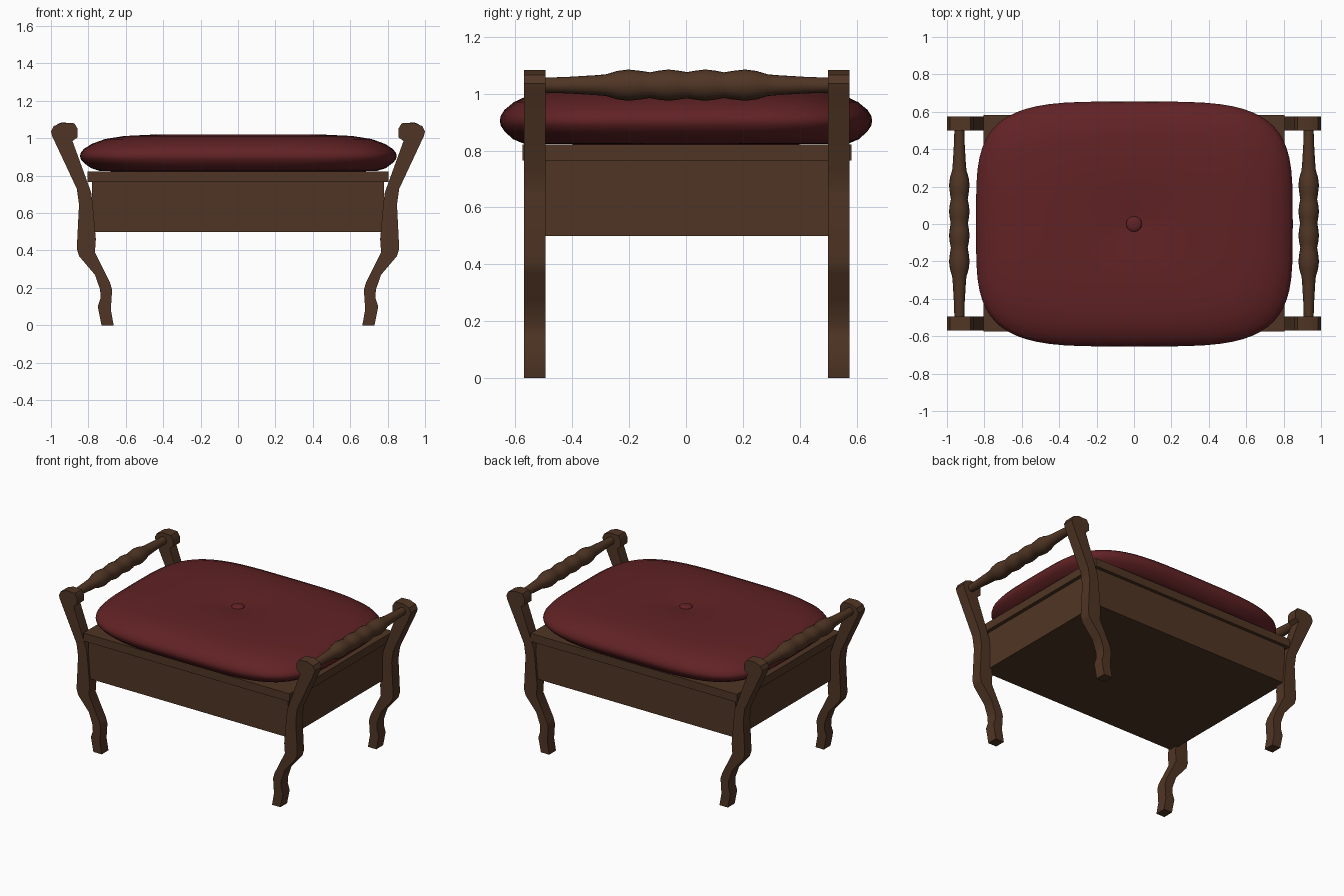
import bpy, bmesh, math

if "Cube" in bpy.data.objects:
    bpy.data.objects.remove(bpy.data.objects["Cube"])


def material(name, rgb):
    m = bpy.data.materials.new(name)
    m.diffuse_color = (*rgb, 1)
    m.use_nodes = True
    m.node_tree.nodes["Principled BSDF"].inputs["Base Color"].default_value = m.diffuse_color
    return m


WOOD = material("dark_wood", (0.08, 0.036, 0.018))
FABRIC = material("burgundy_fabric", (0.12, 0.016, 0.018))


def finish(bm, name, mat, angle=None):
    bmesh.ops.recalc_face_normals(bm, faces=bm.faces)
    me = bpy.data.meshes.new(name)
    bm.to_mesh(me)
    bm.free()
    ob = bpy.data.objects.new(name, me)
    bpy.context.collection.objects.link(ob)
    me.materials.append(mat)
    if angle:
        bpy.ops.object.select_all(action='DESELECT')
        ob.select_set(True)
        bpy.context.view_layer.objects.active = ob
        bpy.ops.object.shade_smooth_by_angle(angle=math.radians(angle))
    return ob


def box(name, x, y0, y1, z0, z1):
    bm = bmesh.new()
    bmesh.ops.create_cube(bm, size=1)
    for v in bm.verts:
        v.co = (2 * x * v.co.x, y1 if v.co.y > 0 else y0, z1 if v.co.z > 0 else z0)
    return finish(bm, name, WOOD)


def loft(bm, rings):
    """Skin a list of closed rings and cap both ends."""
    vs = [[bm.verts.new(p) for p in r] for r in rings]
    n = len(vs[0])
    for a, b in zip(vs, vs[1:]):
        for i in range(n):
            bm.faces.new((a[i], a[(i + 1) % n], b[(i + 1) % n], b[i]))
    bm.faces.new(vs[0])
    bm.faces.new(vs[-1])


# Seat box and overhanging lid
box("seat_box", 0.78, -0.555, 0.56, 0.50, 0.77)
box("seat_lid", 0.805, -0.575, 0.583, 0.765, 0.822)

# Curved legs rising into scrolled arm posts (x, z profile)
LEG = [(0.73, 0), (0.75, 0.10), (0.735, 0.145), (0.737, 0.19), (0.765, 0.27), (0.85, 0.37),
       (0.862, 0.41), (0.85, 0.645), (0.862, 0.73), (0.993, 1.01), (1.0, 1.035), (0.985, 1.065),
       (0.94, 1.083), (0.875, 1.08), (0.857, 1.05), (0.858, 1.005), (0.885, 0.985),
       (0.785, 0.71), (0.777, 0.65), (0.76, 0.46), (0.765, 0.39), (0.685, 0.23),
       (0.673, 0.19), (0.68, 0.085), (0.665, 0)]
for side, sx in (("left", -1), ("right", 1)):
    for end, y0, y1 in (("front", -0.57, -0.495), ("back", 0.50, 0.576)):
        bm = bmesh.new()
        loft(bm, [[(sx * x, y, z) for x, z in LEG] for y in (y0, y1)])
        finish(bm, f"{end}_{side}_leg", WOOD, 35)

# Turned arm rails (half profile: distance from middle, radius)
HALF = [(0, 0.046), (0.03, 0.051), (0.065, 0.055), (0.10, 0.051), (0.13, 0.045), (0.16, 0.050),
        (0.205, 0.055), (0.245, 0.050), (0.285, 0.038), (0.32, 0.035), (0.42, 0.029), (0.51, 0.026)]
RAIL = [(-y, r) for y, r in reversed(HALF[1:])] + HALF
for side, sx in (("left", -1), ("right", 1)):
    bm = bmesh.new()
    loft(bm, [[(sx * 0.934 + r * math.cos(k * math.tau / 20), y + 0.003,
                1.03 + r * math.sin(k * math.tau / 20)) for k in range(20)] for y, r in RAIL])
    finish(bm, f"{side}_arm_rail", WOOD, 40)

# Pillow cushion: superellipse rings (scale, height), dimpled in the middle
CUSHION = [(0.60, 0.822), (0.87, 0.824), (0.93, 0.840), (0.975, 0.868), (0.995, 0.888),
           (1.0, 0.905), (0.995, 0.922), (0.975, 0.943), (0.925, 0.970), (0.84, 0.996),
           (0.72, 1.012), (0.55, 1.019), (0.36, 1.020), (0.2, 1.015), (0.1, 1.007), (0.03, 1.003)]


def ring(s, z, n=64):
    e = 2 / (2 + 2 * s)  # rounder towards the middle
    pts = []
    for k in range(n):
        c, d = math.cos(k * math.tau / n), math.sin(k * math.tau / n)
        pts.append((0.002 + 0.847 * s * math.copysign(abs(c) ** e, c),
                    0.655 * s * math.copysign(abs(d) ** e, d), z))
    return pts


bm = bmesh.new()
loft(bm, [ring(s, z) for s, z in CUSHION])
finish(bm, "cushion", FABRIC, 50)

# Cushion button
bm = bmesh.new()
bmesh.ops.create_uvsphere(bm, u_segments=20, v_segments=10, radius=0.042)
for v in bm.verts:
    v.co.z = v.co.z * 0.35 + 1.004
finish(bm, "cushion_button", FABRIC, 50)
